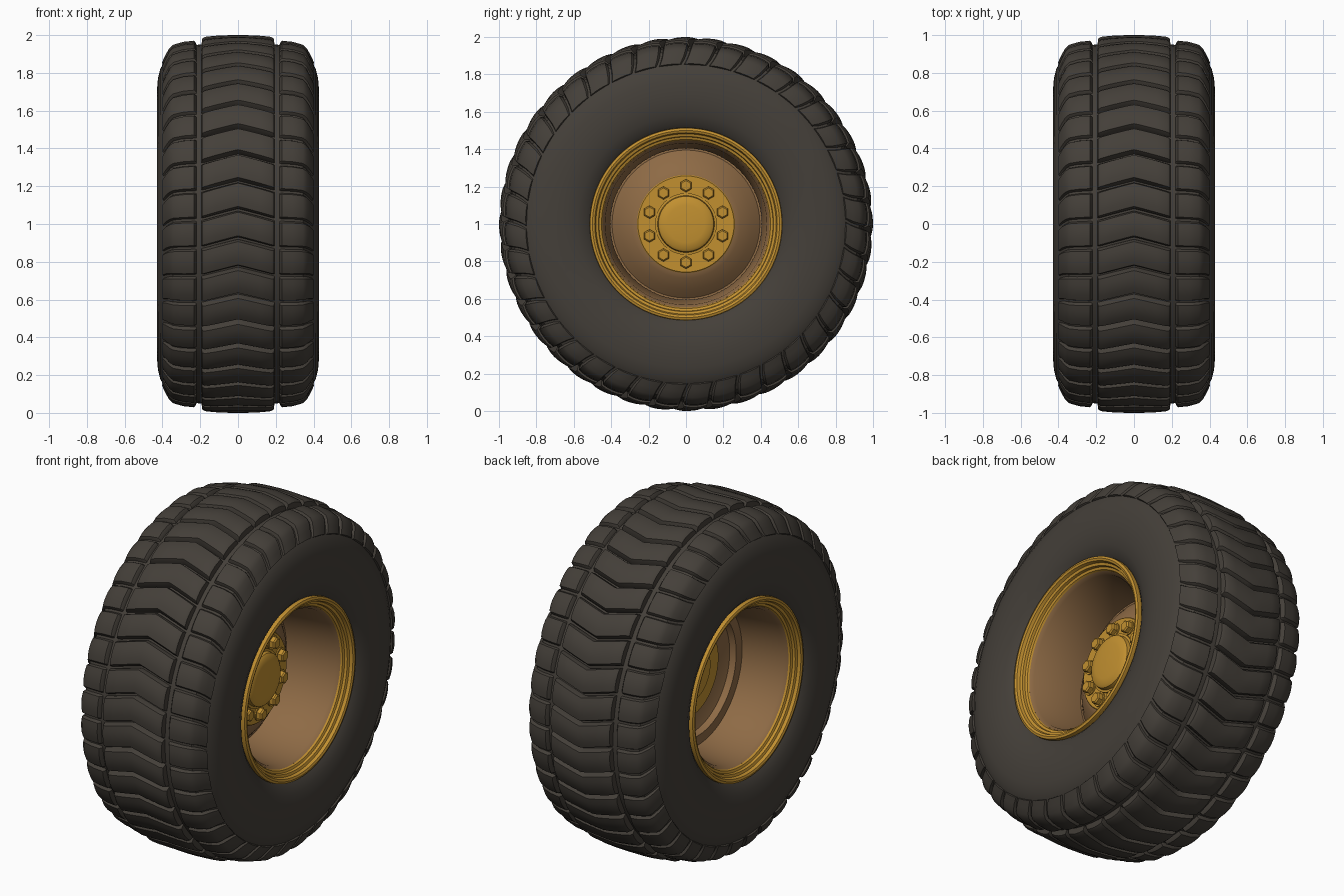
import bpy, bmesh, math
from math import sin, cos, pi, radians

if "Cube" in bpy.data.objects:
    bpy.data.objects.remove(bpy.data.objects["Cube"])

def material(name, rgb):
    m = bpy.data.materials.new(name)
    m.diffuse_color = (*rgb, 1)
    m.use_nodes = True
    m.node_tree.nodes["Principled BSDF"].inputs["Base Color"].default_value = m.diffuse_color
    return m

RUBBER = material("dark rubber", (0.058, 0.050, 0.041))
GOLD = material("golden paint", (0.54, 0.28, 0.03))
BROWN = material("brown metal", (0.27, 0.145, 0.06))

def polar(x, r, a):
    # wheel axle runs along x at z = 1; angle 0 faces the front and grows upwards
    return (x, -r * cos(a), 1 + r * sin(a))

def finish(bm, name, mat, angle=32):
    bmesh.ops.remove_doubles(bm, verts=bm.verts, dist=1e-5)
    bmesh.ops.recalc_face_normals(bm, faces=bm.faces)
    for f in bm.faces:
        f.smooth = True
    for e in bm.edges:
        e.smooth = e.calc_face_angle(0) < radians(angle)
    me = bpy.data.meshes.new(name)
    bm.to_mesh(me)
    bm.free()
    me.materials.append(mat)
    ob = bpy.data.objects.new(name, me)
    bpy.context.collection.objects.link(ob)
    return ob

def lathe(name, profile, mat, steps=96, angle=32):
    """Revolve a closed (x, radius) outline around the axle."""
    bm = bmesh.new()
    rings = [[bm.verts.new(polar(x, r, 2 * pi * k / steps)) for k in range(steps)]
             for x, r in profile]
    for i in range(len(rings)):
        a, b = rings[i], rings[(i + 1) % len(rings)]
        for k in range(steps):
            n = (k + 1) % steps
            bm.faces.new((a[k], a[n], b[n], b[k]))
    return finish(bm, name, mat, angle)

# Tyre carcass: half outline, mirrored
half = [(0.20, 0.95), (0.30, 0.942), (0.345, 0.925), (0.375, 0.88), (0.395, 0.85),
        (0.412, 0.82), (0.424, 0.77), (0.43, 0.70), (0.427, 0.64), (0.415, 0.58),
        (0.395, 0.535), (0.37, 0.505), (0.33, 0.47)]
lathe("tyre_carcass", [(0, 0.955)] + half + [(-x, r) for x, r in reversed(half)], RUBBER)

# Tread lugs: each station is (x, top radius, base x, base radius, angle shift)
PITCH = 2 * pi / 40
SECTION = [(-0.47, 0), (-0.455, 0.5), (-0.40, 0.86), (-0.2, 0.97), (0, 1),
           (0.2, 0.97), (0.40, 0.86), (0.455, 0.5), (0.47, 0)]

def tread_row(name, stations):
    bm = bmesh.new()
    for k in range(40):
        rows = []
        for x, r, xb, rb, shift in stations:
            rows.append([bm.verts.new(polar(xb + (x - xb) * h, rb + (r - rb) * h,
                                            (k + t) * PITCH + shift)) for t, h in SECTION])
        for a, b in zip(rows, rows[1:]):
            for i in range(len(SECTION) - 1):
                bm.faces.new((a[i], a[i + 1], b[i + 1], b[i]))
        bm.faces.new(rows[0])
        bm.faces.new(rows[-1])
    return finish(bm, name, RUBBER, 35)

right = [(0.04, 1.0, 0.04, 0.94, -0.010), (0.12, 0.997, 0.12, 0.94, -0.032),
         (0.175, 0.992, 0.175, 0.94, -0.048), (0.19, 0.982, 0.195, 0.93, -0.052)]
left = [(-x, r, -xb, rb, s) for x, r, xb, rb, s in reversed(right)]
tread_row("centre_chevron_lugs", left + [(0, 1.0, 0, 0.94, 0)] + right)

shoulder = [(0.222, 0.958, 0.215, 0.93, -0.056), (0.232, 0.972, 0.23, 0.93, -0.056),
            (0.29, 0.966, 0.29, 0.925, -0.058), (0.345, 0.95, 0.335, 0.91, -0.062),
            (0.366, 0.93, 0.345, 0.89, -0.068), (0.385, 0.895, 0.36, 0.87, -0.08),
            (0.402, 0.858, 0.38, 0.845, -0.1)]
for side, s in (("right", 1), ("left", -1)):
    tread_row(side + "_shoulder_lugs", [(s * x, r, s * xb, rb, sh) for x, r, xb, rb, sh in shoulder])

# Rim: stepped golden lips on both sides, tapered brown barrel between
lip = [(0.33, 0.50), (0.385, 0.515), (0.402, 0.513), (0.407, 0.50), (0.402, 0.488),
       (0.385, 0.482), (0.38, 0.468), (0.365, 0.465), (0.36, 0.452), (0.345, 0.445), (0.33, 0.445)]
for side, s in (("right", 1), ("left", -1)):
    lathe(side + "_rim_lip", [(s * x, r) for x, r in lip], GOLD, 96, 25)
lathe("rim_barrel", [(-0.35, 0.447), (-0.33, 0.432), (-0.10, 0.405), (0.06, 0.405),
                     (0.33, 0.432), (0.35, 0.447), (0.33, 0.47), (-0.33, 0.47)], BROWN)

# Dished wheel centre: cone outside, hollow inside
lathe("wheel_dish", [(0.03, 0.415), (0.03, 0.395), (0.07, 0.35), (0.11, 0.29), (0.125, 0.255),
                     (0.125, 0.01), (-0.02, 0.01), (-0.02, 0.25), (-0.045, 0.34),
                     (-0.08, 0.35), (-0.08, 0.415)], BROWN)
lathe("bolt_plate", [(0.10, 0.01), (0.10, 0.262), (0.13, 0.262), (0.135, 0.257), (0.135, 0.01)], GOLD)
lathe("inner_plate", [(-0.01, 0.01), (-0.01, 0.25), (-0.035, 0.25), (-0.035, 0.16),
                      (-0.05, 0.155), (-0.05, 0.07), (-0.06, 0.065), (-0.06, 0.001)], GOLD)

# Hub cap with collar and shallow dome
lathe("hub_cap", [(0.12, 0.001), (0.12, 0.165), (0.148, 0.165), (0.15, 0.152), (0.172, 0.148),
                  (0.182, 0.135), (0.187, 0.10), (0.19, 0.05), (0.191, 0.001)], GOLD, 64)

# Ten wheel nuts: washer plus bevelled hexagon
bm = bmesh.new()
for k in range(10):
    a0 = pi / 2 + k * pi / 5
    _, cy, cz = polar(0, 0.205, a0)
    for sides, outline in ((20, ((0.13, 0.041), (0.142, 0.041))),
                           (6, ((0.14, 0.035), (0.165, 0.035), (0.172, 0.027)))):
        rings = [[bm.verts.new((x, cy + r * cos(pi / 2 + 2 * pi * j / sides),
                                cz + r * sin(pi / 2 + 2 * pi * j / sides)))
                  for j in range(sides)] for x, r in outline]
        for a, b in zip(rings, rings[1:]):
            for j in range(sides):
                n = (j + 1) % sides
                bm.faces.new((a[j], a[n], b[n], b[j]))
        bm.faces.new(rings[0])
        bm.faces.new(rings[-1])
finish(bm, "wheel_nuts", GOLD, 25)
